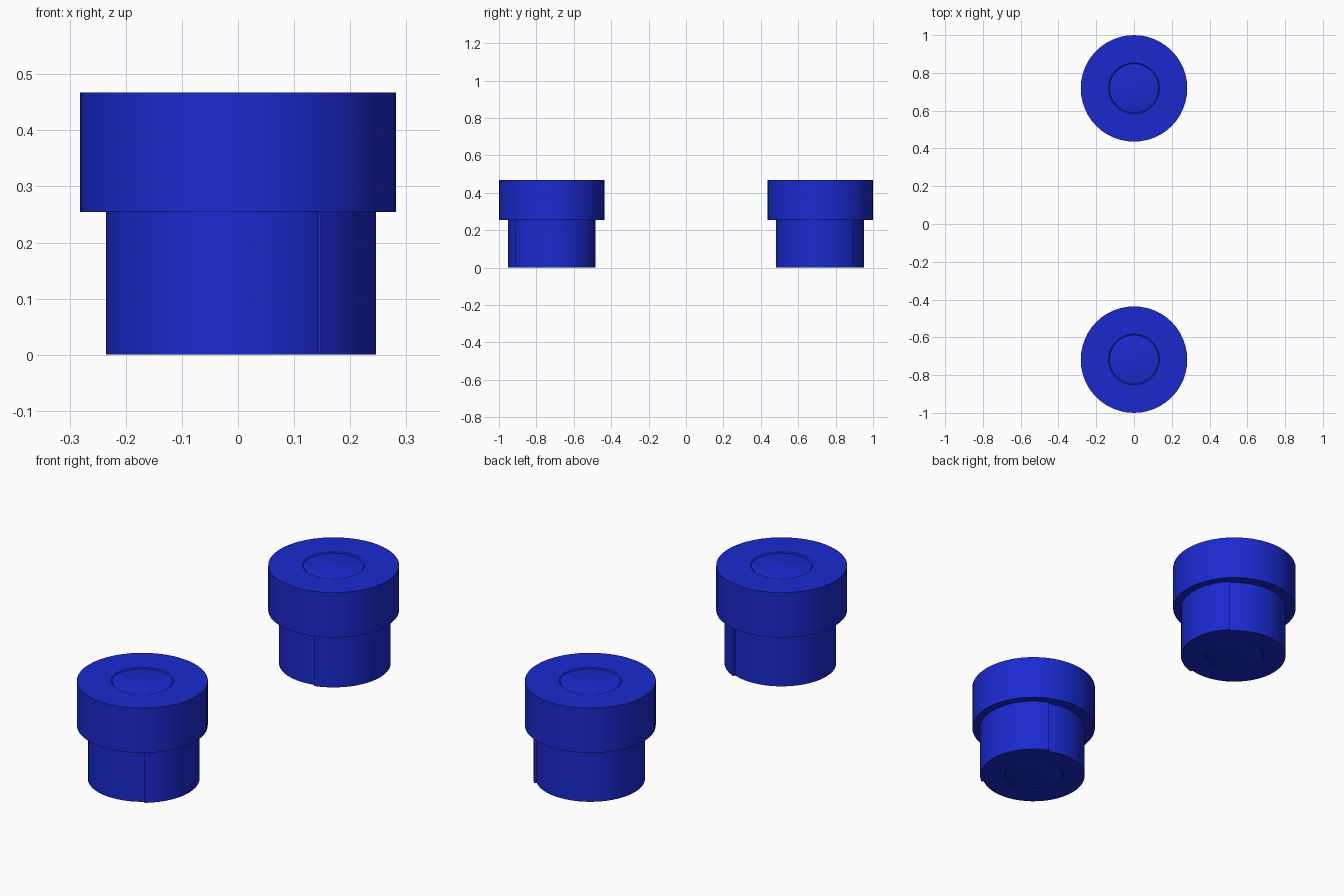
import bpy, bmesh
from math import cos, sin, radians, tau

if "Cube" in bpy.data.objects:
    bpy.data.objects.remove(bpy.data.objects["Cube"])

blue = bpy.data.materials.new("blue_plastic")
blue.diffuse_color = (0.01, 0.023, 0.62, 1)
blue.use_nodes = True
blue.node_tree.nodes["Principled BSDF"].inputs["Base Color"].default_value = blue.diffuse_color


def finish(name, bm, loc):
    bmesh.ops.remove_doubles(bm, verts=bm.verts, dist=1e-5)
    bmesh.ops.recalc_face_normals(bm, faces=bm.faces)
    mesh = bpy.data.meshes.new(name)
    bm.to_mesh(mesh)
    bm.free()
    mesh.materials.append(blue)
    ob = bpy.data.objects.new(name, mesh)
    ob.location = loc
    bpy.context.collection.objects.link(ob)
    bpy.ops.object.select_all(action='DESELECT')
    ob.select_set(True)
    bpy.context.view_layer.objects.active = ob
    bpy.ops.object.shade_smooth_by_angle(angle=radians(25))


def lathe(name, profile, loc, steps=48):
    """Spin an (r, z) profile fully around z."""
    bm = bmesh.new()
    vs = [bm.verts.new((r, 0, z)) for r, z in profile]
    es = [bm.edges.new(p) for p in zip(vs, vs[1:])]
    bmesh.ops.spin(bm, geom=vs + es, cent=(0, 0, 0), axis=(0, 0, 1),
                   angle=tau, steps=steps)
    finish(name, bm, loc)


def arc_wall(name, r0, r1, z0, z1, start, sweep, loc, steps=16):
    """Closed curved wall covering part of a circle."""
    bm = bmesh.new()
    a = radians(start)
    vs = [bm.verts.new((r * cos(a), r * sin(a), z))
          for r, z in ((r0, z0), (r1, z0), (r1, z1), (r0, z1))]
    face = bm.faces.new(vs)
    ret = bmesh.ops.spin(bm, geom=[face], cent=(0, 0, 0), axis=(0, 0, 1),
                         angle=radians(sweep), steps=steps)
    if not face.is_valid or len(bm.faces) < 4 * steps + 2:
        bmesh.ops.holes_fill(bm, edges=bm.edges, sides=4)
    finish(name, bm, loc)


H, LIP = 0.467, 0.254
for side, y, start in (("front", -0.718, -53), ("back", 0.718, -75)):
    loc = (0, y, 0)
    # wide cap with a shallow round dimple on top
    lathe(side + "_cap", [(0, LIP), (0.282, LIP), (0.282, H), (0.135, H),
                          (0.13, H - 0.004), (0.12, H), (0, H - 0.006)], loc)
    # narrower stem with the same dimple underneath
    lathe(side + "_stem", [(0, 0.006), (0.12, 0), (0.13, 0.004), (0.135, 0),
                           (0.235, 0), (0.235, LIP), (0, LIP)], loc)
    # raised panel wrapped around a third of the stem
    arc_wall(side + "_stem_panel", 0.23, 0.246, 0, LIP, start, 120, loc)
